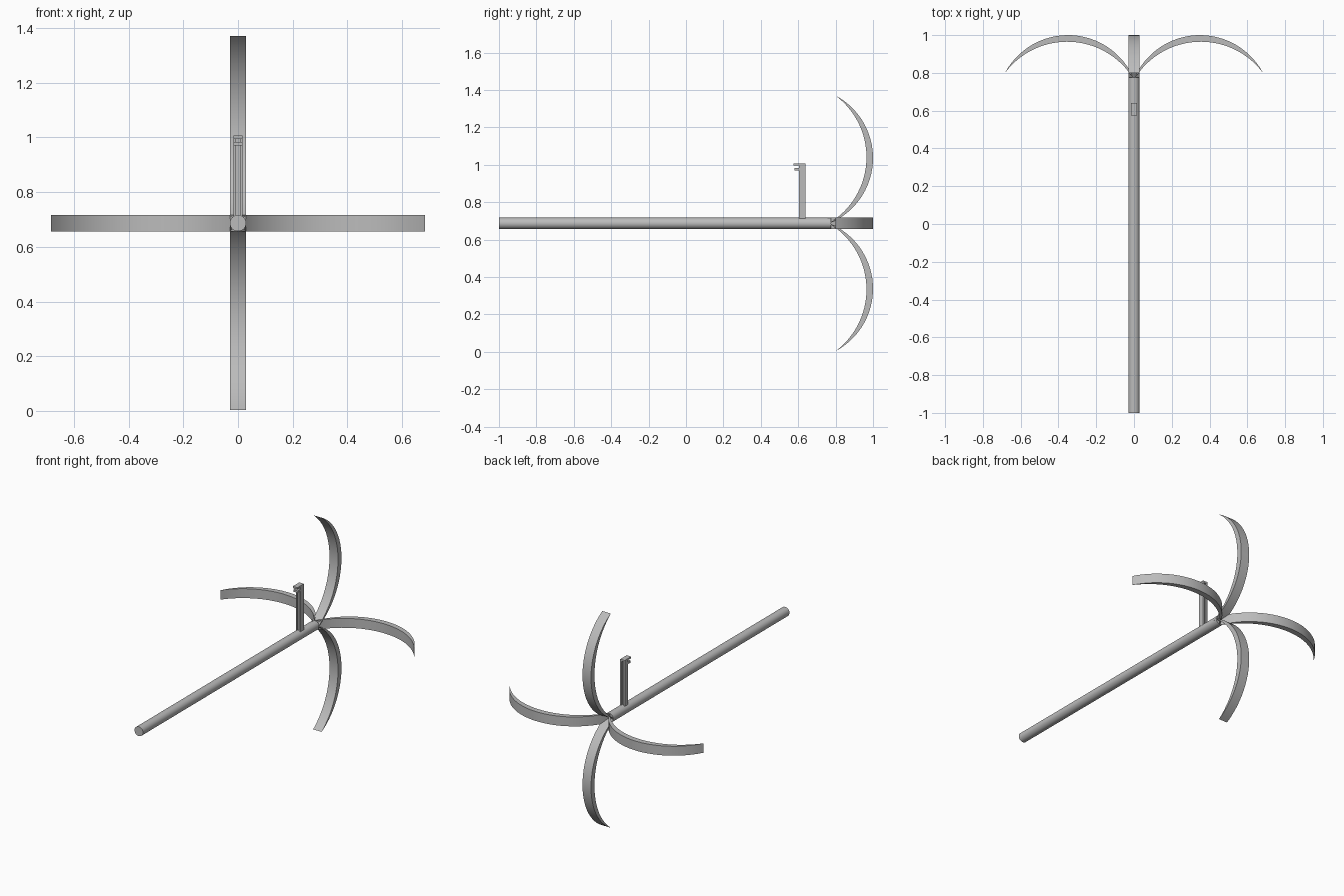
import bpy, bmesh, math
from mathutils import Matrix, Vector

if "Cube" in bpy.data.objects:
    bpy.data.objects.remove(bpy.data.objects["Cube"], do_unlink=True)

AXIS_Z = 0.687
HALF_WIDTH = 0.03

metal = bpy.data.materials.new("grey_metal")
metal.use_nodes = True
metal.diffuse_color = (0.5, 0.5, 0.5, 1)
metal.node_tree.nodes["Principled BSDF"].inputs["Base Color"].default_value = (0.5, 0.5, 0.5, 1)


def finish(name, bm, smooth=False):
    bmesh.ops.recalc_face_normals(bm, faces=bm.faces)
    mesh = bpy.data.meshes.new(name)
    bm.to_mesh(mesh)
    bm.free()
    mesh.materials.append(metal)
    obj = bpy.data.objects.new(name, mesh)
    bpy.context.collection.objects.link(obj)
    if smooth:
        bpy.ops.object.select_all(action="DESELECT")
        obj.select_set(True)
        bpy.context.view_layer.objects.active = obj
        bpy.ops.object.shade_smooth_by_angle(angle=math.radians(30))
    return obj


def extrude_outline(points, direction):
    """Solid from a closed flat outline pushed along a direction."""
    bm = bmesh.new()
    face = bm.faces.new([bm.verts.new(p) for p in points])
    ext = bmesh.ops.extrude_face_region(bm, geom=[face])
    verts = [v for v in ext["geom"] if isinstance(v, bmesh.types.BMVert)]
    bmesh.ops.translate(bm, vec=direction, verts=verts)
    return bm


def box(name, x, y, z):
    """Box from half width x and (low, high) ranges in y and z."""
    outline = [(-x, y[0], z[0]), (x, y[0], z[0]), (x, y[1], z[0]), (-x, y[1], z[0])]
    return finish(name, extrude_outline(outline, (0, 0, z[1] - z[0])))


def arc(start, apex, end, steps):
    """Points on the circle through three (r, y) points."""
    (ax, ay), (bx, by), (cx, cy) = start, apex, end
    d = 2 * (ax * (by - cy) + bx * (cy - ay) + cx * (ay - by))
    a, b, c = ax * ax + ay * ay, bx * bx + by * by, cx * cx + cy * cy
    ux = (a * (by - cy) + b * (cy - ay) + c * (ay - by)) / d
    uy = (a * (cx - bx) + b * (ax - cx) + c * (bx - ax)) / d
    radius = math.hypot(ax - ux, ay - uy)
    t0 = math.atan2(ay - uy, ax - ux) % math.tau
    t1 = math.atan2(cy - uy, cx - ux)
    if t1 > t0:
        t1 -= math.tau
    return [(ux + radius * math.cos(t0 + (t1 - t0) * i / steps),
             uy + radius * math.sin(t0 + (t1 - t0) * i / steps)) for i in range(steps + 1)]


# Shaft: long round bar along y
bm = bmesh.new()
bmesh.ops.create_cone(bm, cap_ends=True, segments=32, radius1=HALF_WIDTH, radius2=HALF_WIDTH,
                      depth=1.775, matrix=Matrix.Translation((0, -0.1125, AXIS_Z))
                      @ Matrix.Rotation(math.pi / 2, 4, "X"))
finish("shaft", bm, True)

# Four crescent prongs around the shaft
root, tip = (-0.004, 0.757), (0.683, 0.80)
outer = arc(root, (0.35, 1.0), tip, 28)
inner = arc(root, (0.35, 0.965), tip, 28)
crescent = outer + inner[-2:0:-1]
for i, side in enumerate(("left", "top", "right", "bottom")):
    bm = extrude_outline([(r, y, -HALF_WIDTH) for r, y in crescent], (0, 0, 2 * HALF_WIDTH))
    bm.transform(Matrix.Translation((0, 0, AXIS_Z)) @ Matrix.Rotation(-i * math.pi / 2, 4, "Y"))
    finish(side + "_prong", bm, True)

# Upright post with a groove down its front and back
w, g, y0, y1, cut = 0.016, 0.007, 0.605, 0.64, 0.01
half = [(-w, y0), (-g, y0), (-g, y0 + cut), (g, y0 + cut), (g, y0), (w, y0)]
ring = half + [(-x, y0 + y1 - y) for x, y in half]
finish("post", extrude_outline([(x, y, 0.70) for x, y in ring], (0, 0, 0.296)))

# Small open catch at the top of the post
box("post_cap", w, (0.575, y1), (0.995, 1.006))
box("catch_lower_bar", w, (0.58, y0 + cut), (0.97, 0.983))
